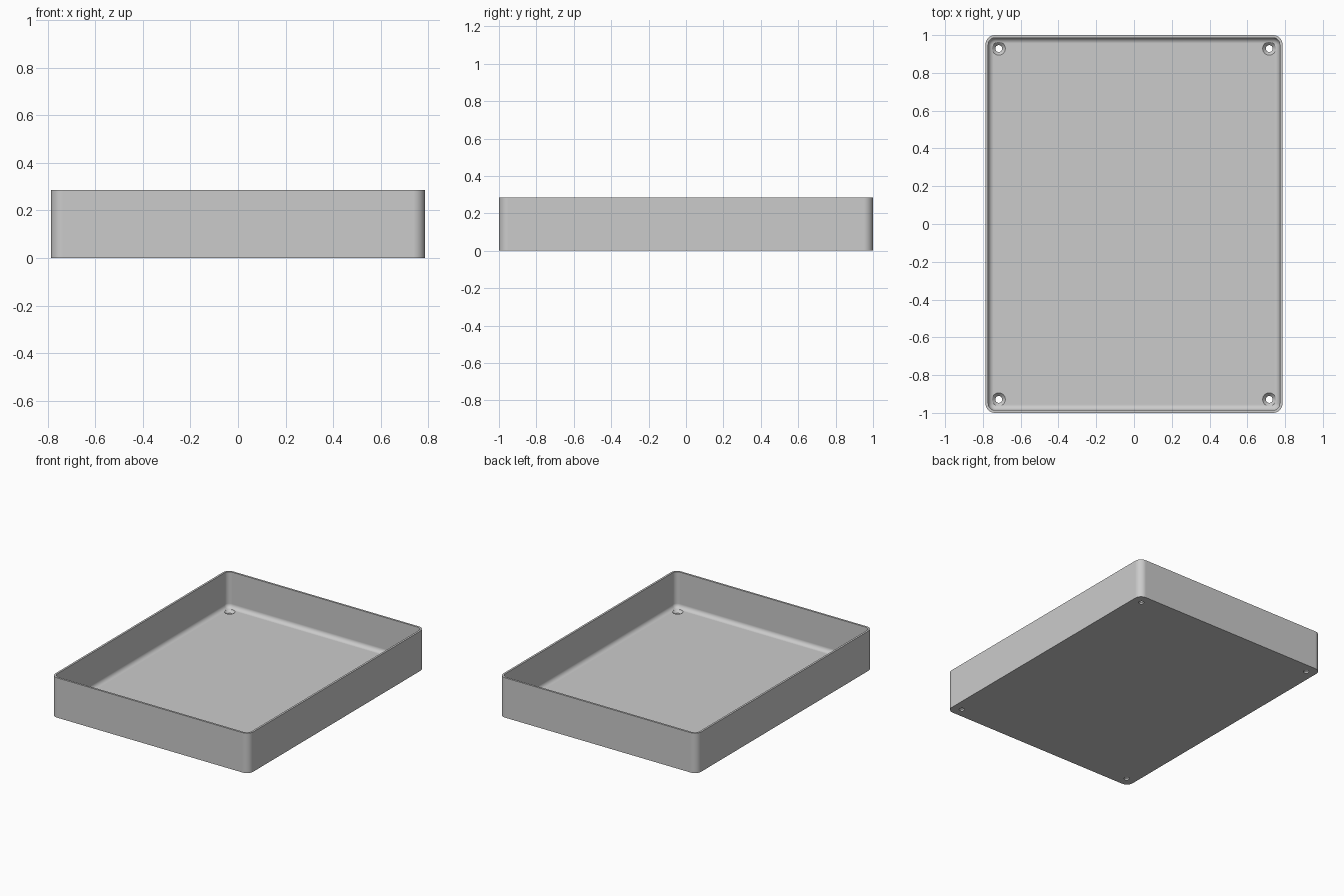
import bpy, bmesh
from math import sin, cos, pi

if "Cube" in bpy.data.objects:
    bpy.data.objects.remove(bpy.data.objects["Cube"])

HALF_X, HALF_Y, HEIGHT = 0.786, 1.0, 0.286
WALL, FLOOR = 0.0143, 0.0286
CORNER, FILLET = 0.05, 0.03
HOLE_X, HOLE_Y = 0.716, 0.929

grey = bpy.data.materials.new("plain grey")
grey.use_nodes = True
grey.diffuse_color = (0.6, 0.6, 0.6, 1)
grey.node_tree.nodes["Principled BSDF"].inputs["Base Color"].default_value = grey.diffuse_color


def rounded_ring(bm, inset, z, steps=8):
    """Rounded rectangle of vertices, shrunk by inset."""
    r = CORNER - inset
    ring = []
    for k, (sx, sy) in enumerate([(1, 1), (-1, 1), (-1, -1), (1, -1)]):
        for i in range(steps + 1):
            a = (k + i / steps) * pi / 2
            ring.append(bm.verts.new((sx * (HALF_X - CORNER) + r * cos(a),
                                      sy * (HALF_Y - CORNER) + r * sin(a), z)))
    return ring


def circle_ring(bm, cx, cy, r, z, sides=32):
    return [bm.verts.new((cx + r * cos(2 * pi * i / sides),
                          cy + r * sin(2 * pi * i / sides), z)) for i in range(sides)]


def skin(bm, rings):
    """Bridge the rings in order and cap both ends."""
    for a, b in zip(rings, rings[1:]):
        for i in range(len(a)):
            j = (i + 1) % len(a)
            bm.faces.new((a[i], a[j], b[j], b[i]))
    bm.faces.new(rings[0])
    bm.faces.new(rings[-1])


def finish(bm, name):
    bmesh.ops.recalc_face_normals(bm, faces=bm.faces)
    mesh = bpy.data.meshes.new(name)
    bm.to_mesh(mesh)
    bm.free()
    mesh.materials.append(grey)
    obj = bpy.data.objects.new(name, mesh)
    bpy.context.collection.objects.link(obj)
    return obj


# Tray shell: outer wall, rim, inner wall, fillet down to the floor
profile = [(0, 0), (0, HEIGHT), (WALL, HEIGHT)]
for i in range(9):
    a = i / 8 * pi / 2
    profile.append((WALL + FILLET * (1 - cos(a)), FLOOR + FILLET * (1 - sin(a))))
bm = bmesh.new()
skin(bm, [rounded_ring(bm, inset, z) for inset, z in profile])
tray = finish(bm, "tray")

# Countersunk screw holes in the four corners
bm = bmesh.new()
for sx in (-1, 1):
    for sy in (-1, 1):
        skin(bm, [circle_ring(bm, sx * HOLE_X, sy * HOLE_Y, r, z)
                  for r, z in [(0.018, -0.02), (0.018, 0.011), (0.035, FLOOR), (0.035, 0.1)]])
cutter = finish(bm, "screw_hole_cutter")
cutter.hide_render = True

cut = tray.modifiers.new("screw holes", "BOOLEAN")
cut.operation, cut.solver, cut.object = "DIFFERENCE", "EXACT", cutter
bpy.ops.object.select_all(action="DESELECT")
tray.select_set(True)
bpy.context.view_layer.objects.active = tray
bpy.ops.object.modifier_apply(modifier=cut.name)
bpy.data.objects.remove(cutter)

# Smooth corners and fillets, crisp rim and flat faces
bpy.ops.object.shade_smooth_by_angle(angle=pi / 6)
weighted = tray.modifiers.new("flat large faces", "WEIGHTED_NORMAL")
weighted.keep_sharp = True
